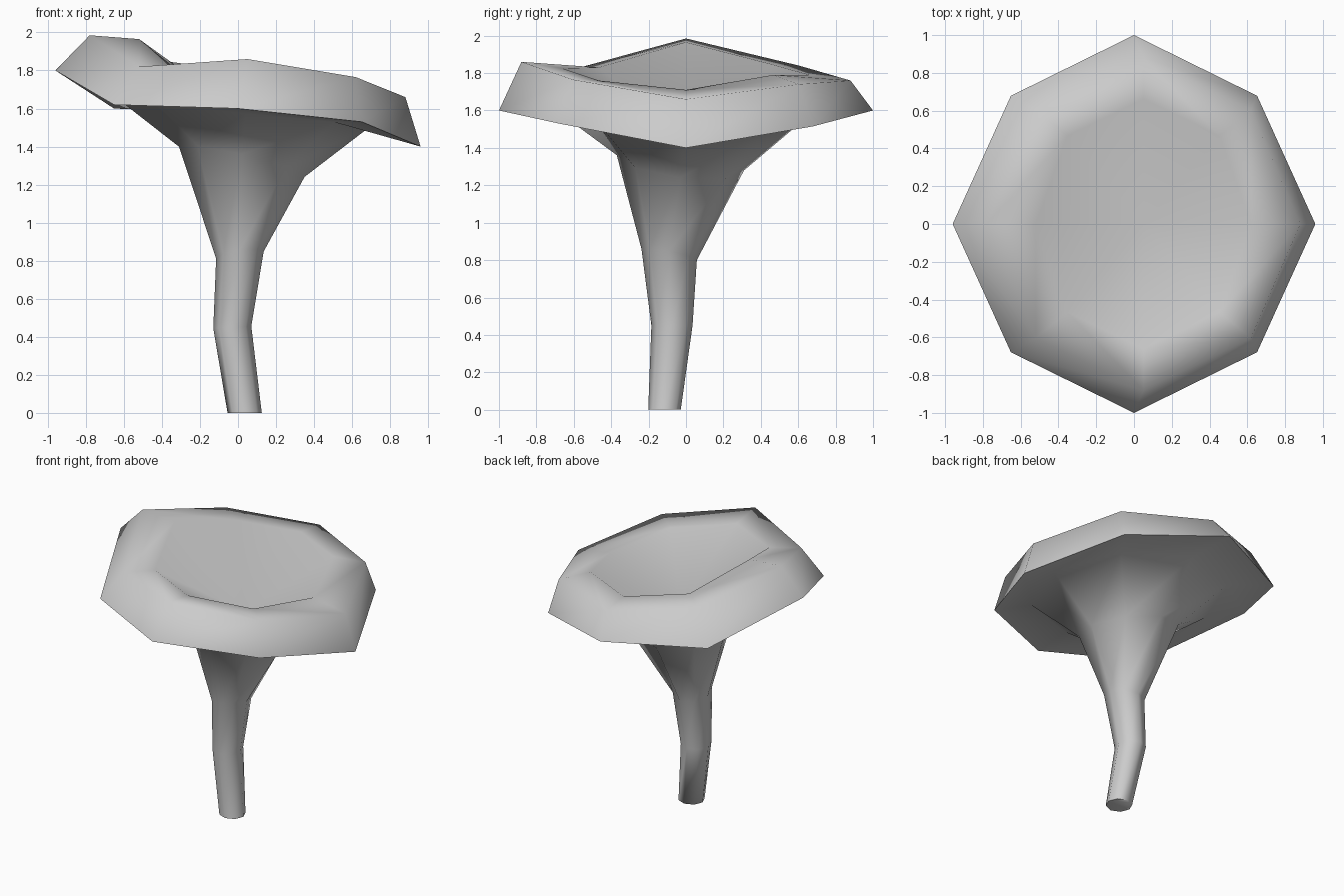
import bpy
import bmesh
from math import cos, sin, pi, radians

SIDES = 8

old = bpy.data.objects.get("Cube")
if old:
    bpy.data.objects.remove(old, do_unlink=True)

# One plain grey for the whole fungus
grey = bpy.data.materials.new("plain_grey")
grey.use_nodes = True
colour = (0.6, 0.6, 0.6, 1)
grey.diffuse_color = colour
grey.node_tree.nodes["Principled BSDF"].inputs["Base Color"].default_value = colour


def oval(bm, cx, cy, rx, ry, heights, pinch=1.0):
    """Ring of vertices, starting at +x, with one height per corner."""
    ring = []
    for i, z in enumerate(heights):
        a = 2 * pi * i / SIDES
        k = pinch if i % 2 else 1.0
        ring.append(bm.verts.new((cx + rx * k * cos(a), cy + ry * k * sin(a), z)))
    return ring


def tilted(bm, cx, cy, rx, ry, z, slope_x=0.0, slope_y=0.0):
    """Ring lying on a sloping plane."""
    angles = [2 * pi * i / SIDES for i in range(SIDES)]
    heights = [z + slope_x * rx * cos(a) + slope_y * ry * sin(a) for a in angles]
    return oval(bm, cx, cy, rx, ry, heights)


def bridge(bm, lower, upper):
    for i in range(SIDES):
        j = (i + 1) % SIDES
        bm.faces.new((lower[i], lower[j], upper[j], upper[i]))


def bridge_triangles(bm, lower, upper):
    for i in range(SIDES):
        j = (i + 1) % SIDES
        bm.faces.new((lower[i], lower[j], upper[i]))
        bm.faces.new((lower[j], upper[j], upper[i]))


bm = bmesh.new()
body = [
    # Bent stem
    tilted(bm, 0.035, -0.115, 0.09, 0.087, 0),
    tilted(bm, -0.03, -0.075, 0.1, 0.11, 0.45, 0.05),
    tilted(bm, 0.01, -0.09, 0.125, 0.148, 0.83, 0.15, -0.2),
    # Flared neck and underside of the cap
    tilted(bm, 0.02, -0.03, 0.33, 0.34, 1.32, -0.24, -0.12),
    tilted(bm, 0.04, 0, 0.66, 0.66, 1.575, -0.1),
    # Drooping outer rim
    oval(bm, 0, 0, 0.96, 1.0,
         (1.4, 1.515, 1.6, 1.6, 1.8, 1.62, 1.6, 1.53), pinch=0.96),
    # Raised crest
    oval(bm, 0.05, 0, 0.83, 0.88,
         (1.66, 1.74, 1.76, 1.84, 1.985, 1.82, 1.86, 1.765), pinch=0.97),
]
# Inner lip around the hollow
lip = oval(bm, 0.05, 0, 0.57, 0.66,
           (1.71, 1.79, 1.79, 1.845, 1.965, 1.83, 1.825, 1.76))

for lower, upper in zip(body, body[1:]):
    bridge(bm, lower, upper)
bridge_triangles(bm, body[-1], lip)

# Close the foot, and sink the hollow to a single low point
bm.faces.new(list(reversed(body[0])))
bottom = bm.verts.new((0.05, 0, 1.455))
for i in range(SIDES):
    bm.faces.new((lip[i], lip[(i + 1) % SIDES], bottom))
bmesh.ops.recalc_face_normals(bm, faces=bm.faces)

mesh = bpy.data.meshes.new("funnel_mushroom")
bm.to_mesh(mesh)
bm.free()
mesh.materials.append(grey)
mushroom = bpy.data.objects.new("funnel_mushroom", mesh)
bpy.context.collection.objects.link(mushroom)

# Smooth skin with a crisp foot and under-rim
for other in bpy.context.selected_objects:
    other.select_set(False)
bpy.context.view_layer.objects.active = mushroom
mushroom.select_set(True)
bpy.ops.object.shade_smooth_by_angle(angle=radians(80))
